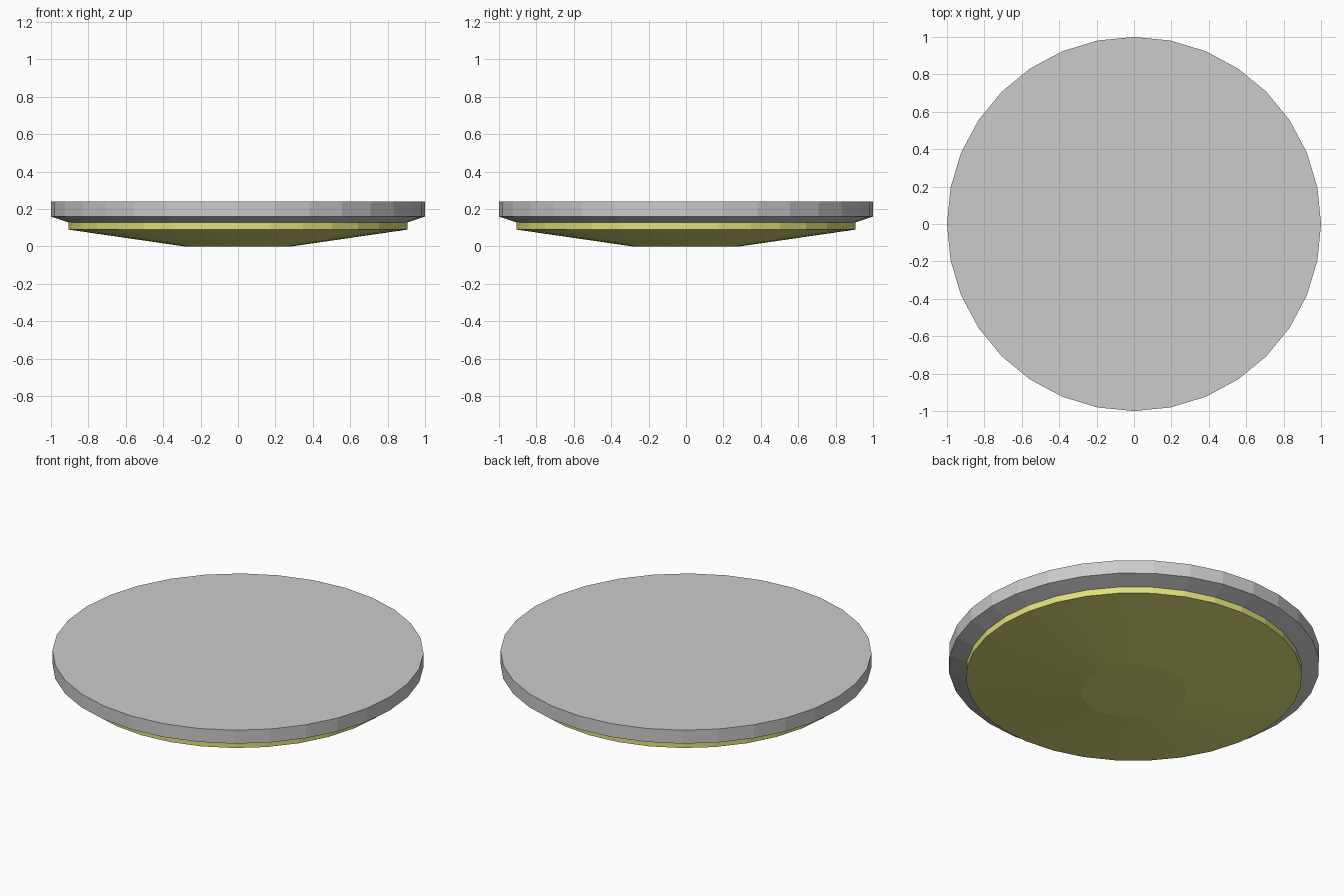
import bpy, bmesh
from math import cos, sin, tau

if "Cube" in bpy.data.objects:
    bpy.data.objects.remove(bpy.data.objects["Cube"])

SIDES = 32


def lathe(name, profile, cap_bottom=False, cap_top=False, color=None):
    """Spin a list of (radius, z) points, bottom to top, around the z axis."""
    bm = bmesh.new()
    rings = [[bm.verts.new((r * cos(tau * i / SIDES), r * sin(tau * i / SIDES), z))
              for i in range(SIDES)] for r, z in profile]
    for low, high in zip(rings, rings[1:]):
        for i in range(SIDES):
            j = (i + 1) % SIDES
            bm.faces.new((low[i], low[j], high[j], high[i]))
    if cap_bottom:
        bm.faces.new(rings[0][::-1])
    if cap_top:
        bm.faces.new(rings[-1])
    mesh = bpy.data.meshes.new(name)
    bm.to_mesh(mesh)
    bm.free()
    obj = bpy.data.objects.new(name, mesh)
    bpy.context.collection.objects.link(obj)
    if color:
        mat = bpy.data.materials.new(name + "_color")
        mat.diffuse_color = color
        mat.use_nodes = True
        mat.node_tree.nodes["Principled BSDF"].inputs["Base Color"].default_value = mat.diffuse_color
        mesh.materials.append(mat)
    return obj


# Grey mounting plate with a chamfered lower edge
lathe("lamp_base", [(0.906, 0.128), (1.0, 0.16), (1.0, 0.24)], cap_top=True)

# Yellow shallow diffuser hanging below the plate
lathe("lamp_diffuser", [(0.285, 0.0), (0.906, 0.09), (0.906, 0.128)],
      cap_bottom=True, color=(0.75, 0.75, 0.2, 1))
